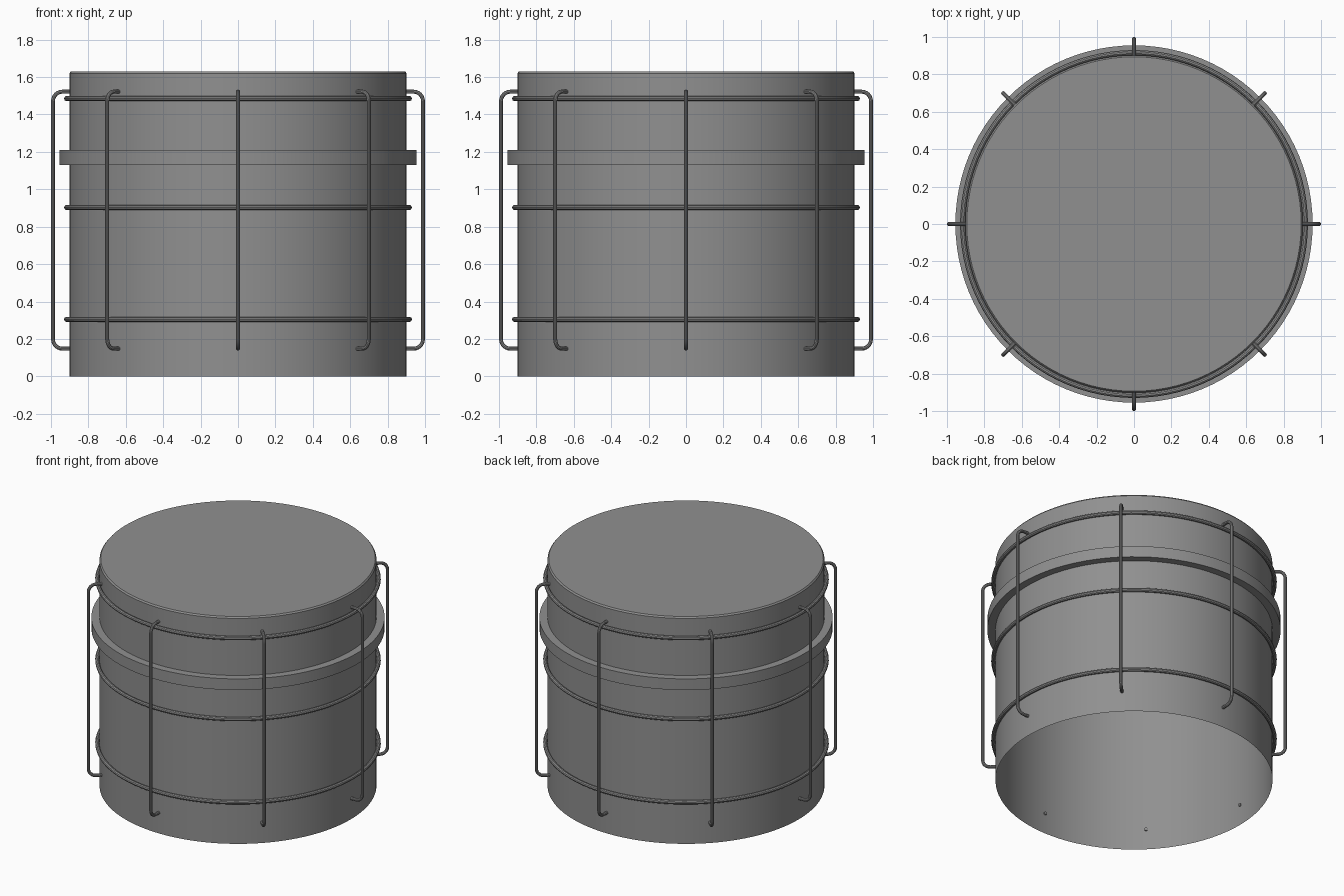
import bpy
import bmesh
from math import cos, sin, pi, radians
from mathutils import Matrix, Vector

cube = bpy.data.objects.get("Cube")
if cube:
    bpy.data.objects.remove(cube, do_unlink=True)

RADIUS, HEIGHT = 0.902, 1.63

metal = bpy.data.materials.new("grey metal")
metal.use_nodes = True
metal.diffuse_color = (0.28, 0.28, 0.28, 1)
metal.node_tree.nodes["Principled BSDF"].inputs["Base Color"].default_value = metal.diffuse_color


def finish(name, bm):
    """Turn a bmesh into a smooth-shaded object with sharp edges kept."""
    bmesh.ops.recalc_face_normals(bm, faces=bm.faces)
    mesh = bpy.data.meshes.new(name)
    bm.to_mesh(mesh)
    bm.free()
    mesh.materials.append(metal)
    obj = bpy.data.objects.new(name, mesh)
    bpy.context.collection.objects.link(obj)
    bpy.ops.object.select_all(action='DESELECT')
    obj.select_set(True)
    bpy.context.view_layer.objects.active = obj
    bpy.ops.object.shade_smooth_by_angle(angle=radians(35))
    return obj


def lathe(name, profile, closed=False, steps=96):
    """Revolve an (r, z) profile about the vertical axis."""
    bm = bmesh.new()
    verts = [bm.verts.new((r, 0, z)) for r, z in profile]
    edges = [bm.edges.new(p) for p in zip(verts, verts[1:])]
    if closed:
        edges.append(bm.edges.new((verts[-1], verts[0])))
    bmesh.ops.spin(bm, geom=verts + edges, cent=(0, 0, 0), axis=(0, 0, 1),
                   angle=2 * pi, steps=steps, use_merge=True)
    bmesh.ops.remove_doubles(bm, verts=bm.verts, dist=1e-5)
    return finish(name, bm)


def rod(name, path, radius, turn, sides=10):
    """Sweep a round section along a path in the xz plane, then turn it about z."""
    bm = bmesh.new()
    rings = []
    for i, p in enumerate(path):
        tangent = (path[min(i + 1, len(path) - 1)] - path[max(i - 1, 0)]).normalized()
        across = Vector((0, 1, 0))
        normal = across.cross(tangent)
        rings.append([bm.verts.new(p + radius * (cos(a) * across + sin(a) * normal))
                      for a in (2 * pi * k / sides for k in range(sides))])
    for a, b in zip(rings, rings[1:]):
        for k in range(sides):
            n = (k + 1) % sides
            bm.faces.new((a[k], a[n], b[n], b[k]))
    bm.faces.new(rings[0])
    bm.faces.new(rings[-1])
    bmesh.ops.rotate(bm, verts=bm.verts, cent=(0, 0, 0), matrix=Matrix.Rotation(turn, 3, 'Z'))
    return finish(name, bm)


# Drum shell: thin wall, closed top with a small chamfer, open underneath
lathe("drum_shell", [(RADIUS, 0), (RADIUS, HEIGHT - 0.01),
                     (RADIUS - 0.008, HEIGHT), (0, HEIGHT)])

# Flat flange band around the upper part
lathe("flange_band", [(RADIUS - 0.003, 1.13), (0.955, 1.13),
                      (0.955, 1.21), (RADIUS - 0.003, 1.21)], closed=True)

# Thin wire hoops
for label, z in (("lower", 0.305), ("middle", 0.903), ("upper", 1.485)):
    section = [(0.916 + 0.014 * cos(pi * k / 5), z + 0.014 * sin(pi * k / 5)) for k in range(10)]
    lathe(label + "_hoop", section, closed=True)

# Upright guard rods with rounded bends, their ends set into the shell
OUT, LOW, HIGH, BEND = 0.989, 0.148, 1.522, 0.05
path = [Vector((0.893, 0, LOW))]
for z, start in ((LOW + BEND, -pi / 2), (HIGH - BEND, 0)):
    for k in range(7):
        a = start + k * pi / 12
        path.append(Vector((OUT - BEND + BEND * cos(a), 0, z + BEND * sin(a))))
path.append(Vector((0.893, 0, HIGH)))
for i in range(8):
    rod(f"guard_rod_{i + 1}", path, 0.011, i * pi / 4)
